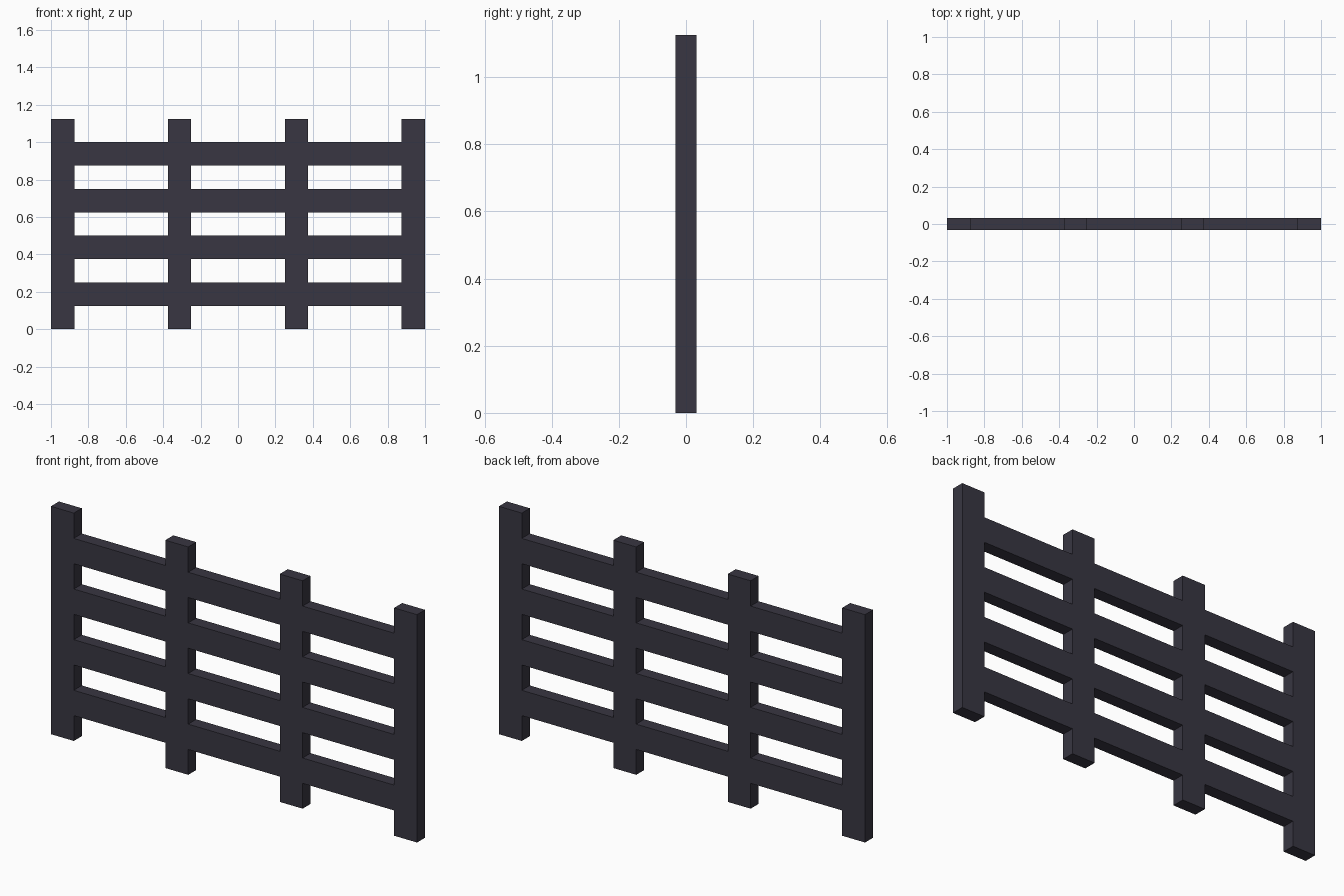
import bpy, bmesh
from mathutils import Matrix, Vector

if "Cube" in bpy.data.objects:
    bpy.data.objects.remove(bpy.data.objects["Cube"])

U = 0.125          # module: width of a post and height of a rail
DEPTH = 0.0625     # thickness of the whole fence

iron = bpy.data.materials.new("dark_iron")
iron.diffuse_color = (0.040, 0.037, 0.054, 1.0)
iron.use_nodes = True
iron.node_tree.nodes["Principled BSDF"].inputs["Base Color"].default_value = iron.diffuse_color


def box(name, x0, x1, z0, z1, open_ends=False):
    """Box between the given bounds; open_ends drops the hidden x caps."""
    bm = bmesh.new()
    size = Matrix.Diagonal((x1 - x0, DEPTH, z1 - z0, 1))
    bmesh.ops.create_cube(bm, size=1, matrix=size)
    if open_ends:
        bm.normal_update()
        caps = [f for f in bm.faces if abs(f.normal.x) > 0.9]
        bmesh.ops.delete(bm, geom=caps, context='FACES')
    mesh = bpy.data.meshes.new(name)
    bm.to_mesh(mesh)
    bm.free()
    mesh.materials.append(iron)
    obj = bpy.data.objects.new(name, mesh)
    obj.location = Vector(((x0 + x1) / 2, 0, (z0 + z1) / 2))
    bpy.context.collection.objects.link(obj)
    return obj


# Upright posts
post_starts = [-1.0, -0.375, 0.25, 0.875]
for i, x in enumerate(post_starts):
    box(f"post_{i + 1}", x, x + U, 0, 9 * U)

# Horizontal rails, fitted flush between neighbouring posts
for row in range(4):
    z = U + row * 2 * U
    for bay, (a, b) in enumerate(zip(post_starts, post_starts[1:])):
        box(f"rail_{row + 1}_bay_{bay + 1}", a + U, b, z, z + U, open_ends=True)
